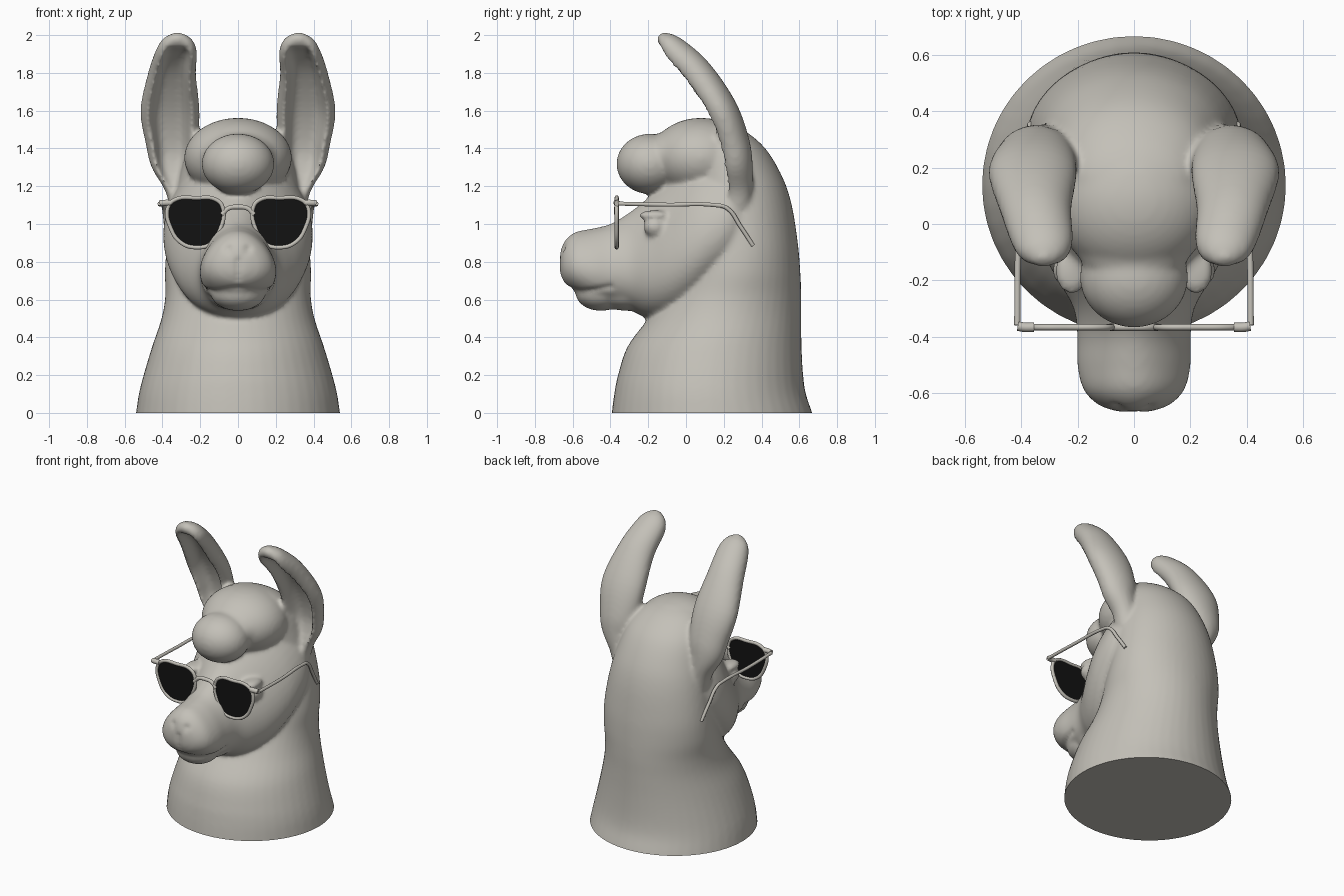
import bpy, bmesh, math
from mathutils import Vector, Matrix

if "Cube" in bpy.data.objects:
    bpy.data.objects.remove(bpy.data.objects["Cube"])


def material(name, rgb):
    m = bpy.data.materials.new(name)
    m.diffuse_color = (*rgb, 1)
    m.use_nodes = True
    m.node_tree.nodes["Principled BSDF"].inputs["Base Color"].default_value = m.diffuse_color
    return m


GREY = material("warm_grey", (0.55, 0.53, 0.48))
BLACK = material("lens_black", (0.006, 0.006, 0.006))


def refine(rows, n=5):
    """Catmull-Rom interpolation of rows of numbers."""
    out = []
    for i in range(len(rows) - 1):
        p0, p1 = rows[max(i - 1, 0)], rows[i]
        p2, p3 = rows[i + 1], rows[min(i + 2, len(rows) - 1)]
        for k in range(n):
            t = k / n
            out.append([0.5 * (2 * b + (c - a) * t + (2 * a - 5 * b + 4 * c - d) * t * t
                               + (3 * b - a - 3 * c + d) * t ** 3)
                        for a, b, c, d in zip(p0, p1, p2, p3)])
    return out + [list(rows[-1])]


def loft(bm, rings):
    """Skin closed rings of points and cap both ends."""
    vs = [[bm.verts.new(p) for p in r] for r in rings]
    n = len(vs[0])
    faces = [bm.faces.new((a[i], a[(i + 1) % n], b[(i + 1) % n], b[i]))
             for a, b in zip(vs, vs[1:]) for i in range(n)]
    faces += [bm.faces.new(vs[0][::-1]), bm.faces.new(vs[-1])]
    bmesh.ops.recalc_face_normals(bm, faces=faces)


def ball(bm, c, r):
    bmesh.ops.create_uvsphere(bm, u_segments=40, v_segments=24, radius=1,
                              matrix=Matrix.Translation(c) @ Matrix.Diagonal((*r, 1)))


ANG = [2 * math.pi * i / 48 for i in range(48)]
bm = bmesh.new()

# neck and back of the head: z, front y, back y, half width
neck = [(-0.08, -0.40, 0.69, 0.55), (0, -0.393, 0.668, 0.54), (0.1, -0.38, 0.635, 0.525),
        (0.2, -0.36, 0.62, 0.50), (0.35, -0.31, 0.612, 0.455), (0.5, -0.2, 0.61, 0.405),
        (0.62, -0.12, 0.61, 0.385), (0.75, -0.05, 0.605, 0.387), (0.9, 0, 0.592, 0.375),
        (1.1, 0, 0.56, 0.345), (1.25, 0, 0.51, 0.31), (1.4, 0, 0.42, 0.265),
        (1.5, 0, 0.30, 0.19), (1.55, 0.03, 0.18, 0.08)]
loft(bm, [[(h * math.cos(a), (f + b) / 2 + (b - f) / 2 * math.sin(a), z) for a in ANG]
          for z, f, b, h in refine(neck)])

# face and muzzle: y, bottom z, top z, half width
face = [(-0.668, 0.74, 0.84, 0.05), (-0.645, 0.69, 0.905, 0.12), (-0.59, 0.645, 0.955, 0.175),
        (-0.5, 0.60, 0.975, 0.197), (-0.4, 0.57, 1.0, 0.197), (-0.3, 0.545, 1.06, 0.21),
        (-0.2, 0.50, 1.14, 0.265), (-0.1, 0.495, 1.24, 0.32), (0, 0.53, 1.33, 0.362),
        (0.1, 0.60, 1.38, 0.385), (0.22, 0.70, 1.40, 0.38), (0.32, 0.8, 1.38, 0.33)]
loft(bm, [[(h * math.cos(a) * (1 - 0.22 * math.sin(a)),
            y, (lo + hi) / 2 + (hi - lo) / 2 * math.sin(a)) for a in ANG]
          for y, lo, hi, h in refine(face)])

# chin and woolly topknot
ball(bm, (0, -0.45, 0.635), (0.145, 0.135, 0.095))
ball(bm, (0, -0.3, 0.63), (0.16, 0.2, 0.09))
ball(bm, (0, 0.08, 1.35), (0.285, 0.27, 0.212))
ball(bm, (0, -0.19, 1.318), (0.192, 0.178, 0.16))
ball(bm, (0, -0.02, 1.36), (0.22, 0.22, 0.145))

# ears: centre x, y, z, half width, half thickness, hollow depth
ear = [(.30, .27, 1.08, .06, .07, 0), (.31, .275, 1.18, .078, .077, .4),
       (.345, .265, 1.30, .113, .088, 1), (.35, .245, 1.42, .138, .094, 1.2),
       (.36, .18, 1.60, .157, .095, 1.2), (.35, .055, 1.79, .128, .092, 1.2),
       (.327, -.06, 1.91, .110, .08, 1), (.322, -.11, 1.97, .08, .055, .3),
       (.32, -.135, 2.006, .025, .018, 0)]
rows = refine(ear)
for side in (-1, 1):
    rings = []
    for i, (x, y, z, w, t, d) in enumerate(rows):
        a, b = rows[max(i - 1, 0)], rows[min(i + 1, len(rows) - 1)]
        tan = Vector((0, b[1] - a[1], b[2] - a[2])).normalized()
        fwd = Vector((1, 0, 0)).cross(tan)
        ring = []
        for g in ANG:
            u, v = math.cos(g), math.sin(g)
            if v > 0 and abs(u) < 0.68:
                v -= d * (1 - (u / 0.68) ** 4)
            p = Vector((x + w * u, y, z)) + fwd * t * v
            ring.append((p.x * side, p.y, p.z))
        rings.append(ring)
    loft(bm, rings)

# eyes: brow ridge and lid
for s in (-1, 1):
    ball(bm, (s * 0.235, -0.165, 0.985), (0.055, 0.06, 0.055))
    ball(bm, (s * 0.222, -0.165, 1.045), (0.06, 0.085, 0.028))

# fuse the sculpted parts into one soft surface
mesh = bpy.data.meshes.new("raw")
bm.to_mesh(mesh)
bm.free()
raw = bpy.data.objects.new("raw", mesh)
bpy.context.collection.objects.link(raw)
rem = raw.modifiers.new("fuse", 'REMESH')
rem.mode = 'VOXEL'
rem.voxel_size = 0.0135
sm = raw.modifiers.new("soften", 'SMOOTH')
sm.factor = 0.5
sm.iterations = 7
bpy.context.view_layer.update()
dg = bpy.context.evaluated_depsgraph_get()
body_mesh = bpy.data.meshes.new_from_object(raw.evaluated_get(dg))
bpy.data.objects.remove(raw)

# nostrils, lip cleft and mouth line pressed into the muzzle
bm = bmesh.new()
bm.from_mesh(body_mesh)
dents = [((s * x, -0.635, z), 0.02, 0.022) for s in (-1, 1)
         for x, z in ((0.03, 0.835), (0.043, 0.85), (0.05, 0.865))]
dents += [((0, -0.665, 0.68 + 0.025 * i), 0.018, 0.010) for i in range(6)]
mouth = refine([(0, -0.62, 0.66), (0.06, -0.61, 0.645), (0.12, -0.56, 0.635),
                (0.16, -0.49, 0.65), (0.18, -0.40, 0.67)], 4)
dents += [((s * x, y, z), 0.018, 0.010) for s in (-1, 1) for x, y, z in mouth]
core = Vector((0, -0.42, 0.75))
muzzle = [v for v in bm.verts if v.co.y < -0.33 and v.co.z < 1.0]
for v in muzzle:
    press = 0
    for c, r, depth in dents:
        q = (v.co - Vector(c)).length / r
        if q < 3:
            press = max(press, depth * math.exp(-q * q))
    v.co += (core - v.co).normalized() * press

# flat base
cut = bmesh.ops.bisect_plane(bm, geom=bm.verts[:] + bm.edges[:] + bm.faces[:],
                             plane_co=(0, 0, 0), plane_no=(0, 0, 1), clear_inner=True)
bmesh.ops.edgeloop_fill(bm, edges=[e for e in bm.edges if e.is_boundary])
bmesh.ops.recalc_face_normals(bm, faces=bm.faces[:])
bm.to_mesh(body_mesh)
bm.free()
body_mesh.materials.clear()
body_mesh.materials.append(GREY)
body = bpy.data.objects.new("head_and_neck", body_mesh)
bpy.context.collection.objects.link(body)


def finish(ob, angle=50):
    bpy.ops.object.select_all(action='DESELECT')
    ob.select_set(True)
    bpy.context.view_layer.objects.active = ob
    if ob.type == 'CURVE':
        bpy.ops.object.convert(target='MESH')
        ob = bpy.context.view_layer.objects.active
    bpy.ops.object.shade_smooth_by_angle(angle=math.radians(angle))


def curve(name, pts, mat, bevel=0.0, cyclic=False, plate=False):
    """Smooth tube through the points, or a thin filled plate in the xz plane."""
    cu = bpy.data.curves.new(name, 'CURVE')
    cu.dimensions = '2D' if plate else '3D'
    sp = cu.splines.new('BEZIER')
    sp.bezier_points.add(len(pts) - 1)
    for bp, p in zip(sp.bezier_points, pts):
        bp.co = (p[0], p[2], 0) if plate else p
        bp.handle_left_type = bp.handle_right_type = 'AUTO'
    sp.use_cyclic_u = cyclic
    cu.resolution_u = 8
    cu.bevel_depth = bevel
    cu.bevel_resolution = 3
    cu.use_fill_caps = not plate
    ob = bpy.data.objects.new(name, cu)
    if plate:
        cu.fill_mode = 'BOTH'
        cu.extrude = 0.003
        ob.rotation_euler = (math.pi / 2, 0, 0)
        ob.location.y = pts[0][1]
    cu.materials.append(mat)
    bpy.context.collection.objects.link(ob)
    finish(ob)


finish(body, 60)

# sunglasses
Y = -0.367
lens = [(0.08, 1.085), (0.115, 1.128), (0.22, 1.138), (0.335, 1.128), (0.372, 1.085),
        (0.355, 0.975), (0.30, 0.90), (0.22, 0.876), (0.145, 0.895), (0.095, 0.97)]
for s, tag in ((-1, "left"), (1, "right")):
    pts = [(s * x, Y, z) for x, z in lens]
    curve(tag + "_lens", pts, BLACK, cyclic=True, plate=True)
    curve(tag + "_rim", pts, GREY, 0.011, cyclic=True)
    curve(tag + "_hinge", [(s * 0.355, Y, 1.112), (s * 0.39, Y, 1.112),
                           (s * 0.412, Y + 0.004, 1.11)], GREY, 0.017)
    curve(tag + "_temple", [(s * 0.415, -0.36, 1.108), (s * 0.412, -0.1, 1.102),
                            (s * 0.398, 0.15, 1.10), (s * 0.392, 0.215, 1.085),
                            (s * 0.38, 0.29, 0.985), (s * 0.368, 0.355, 0.885)], GREY, 0.011)
curve("bridge", [(-0.085, Y, 1.05), (-0.05, Y, 1.083), (0, Y, 1.09),
                 (0.05, Y, 1.083), (0.085, Y, 1.05)], GREY, 0.013)
